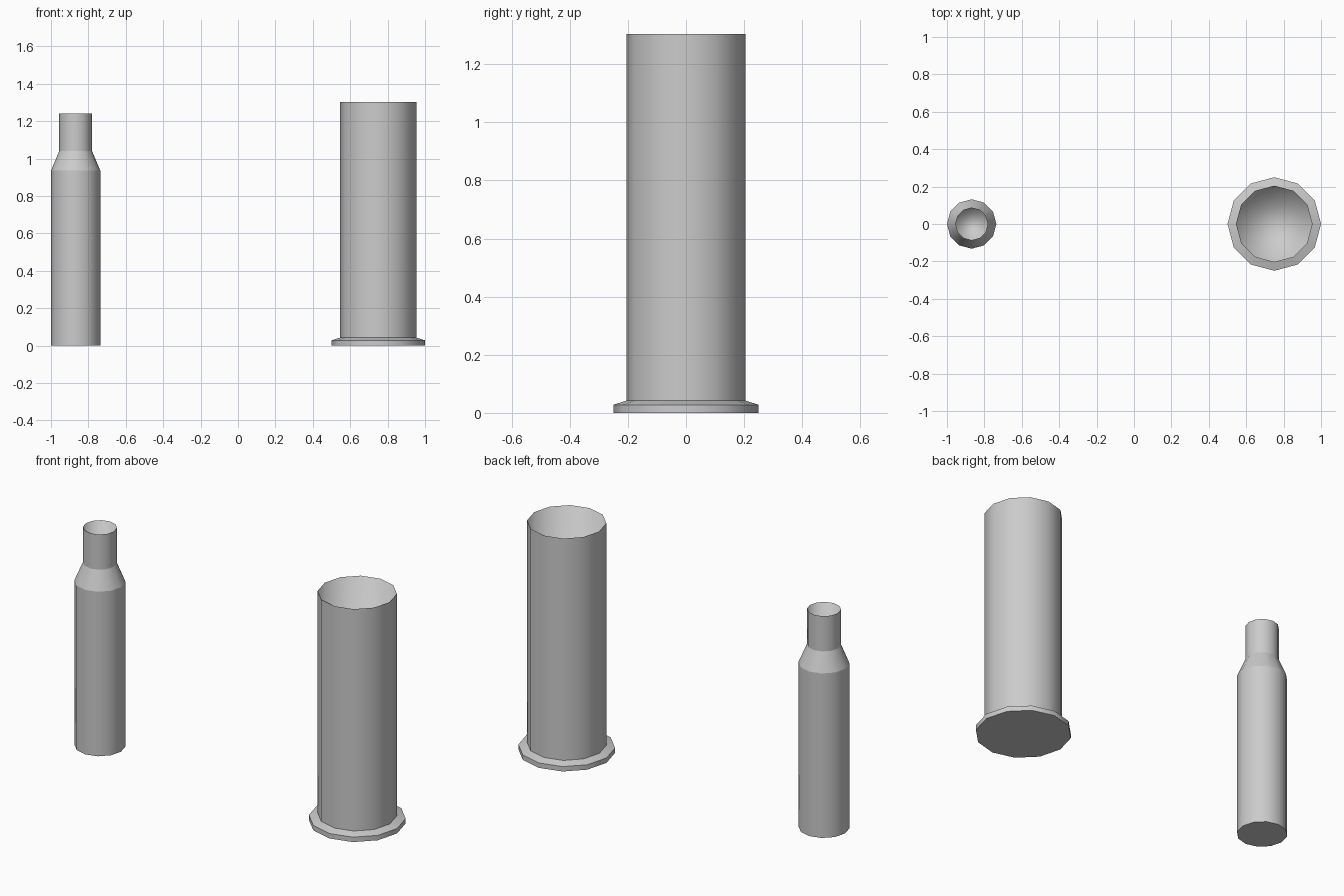
import bpy, bmesh
from math import cos, sin, pi

if "Cube" in bpy.data.objects:
    bpy.data.objects.remove(bpy.data.objects["Cube"])

SIDES = 12


def casing(name, x, outer, inner):
    """Lathe an open casing: outer profile base to mouth, inner profile mouth to floor."""
    bm = bmesh.new()
    profile = outer + inner
    rings = [[bm.verts.new((r * cos(2 * pi * i / SIDES), r * sin(2 * pi * i / SIDES), z))
              for i in range(SIDES)] for r, z in profile]
    for a, b in zip(rings, rings[1:]):
        for i in range(SIDES):
            j = (i + 1) % SIDES
            bm.faces.new((a[i], a[j], b[j], b[i]))
    bm.faces.new(rings[0][::-1])   # base
    bm.faces.new(rings[-1])        # inner floor
    for f in bm.faces:
        f.smooth = True
    # crisp rings outside, soft bore inside
    for ring in rings[:len(outer)]:
        for i in range(SIDES):
            bm.edges.get((ring[i], ring[(i + 1) % SIDES])).smooth = False
    mesh = bpy.data.meshes.new(name)
    bm.to_mesh(mesh)
    bm.free()
    obj = bpy.data.objects.new(name, mesh)
    obj.location.x = x
    bpy.context.collection.objects.link(obj)


# Slim bottle-necked casing
casing("necked_casing", -0.868,
       [(0.132, 0), (0.132, 0.935), (0.088, 1.04), (0.088, 1.24)],
       [(0.086, 1.239), (0.084, 0.05)])

# Wide straight casing with a chamfered base rim
casing("rimmed_casing", 0.75,
       [(0.25, 0), (0.25, 0.028), (0.205, 0.042), (0.205, 1.303)],
       [(0.203, 1.302), (0.20, 0.05)])
